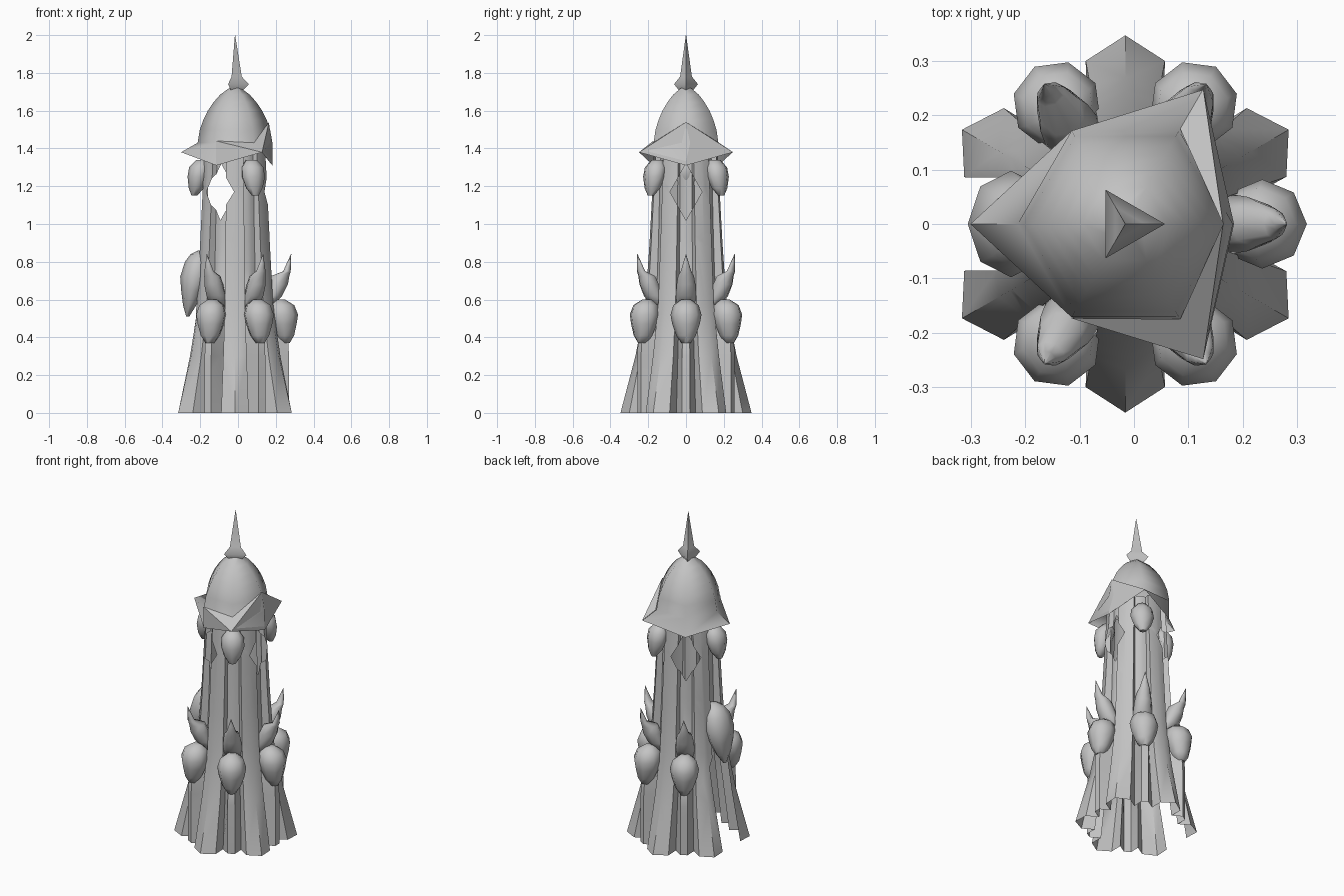
import bpy, bmesh
from math import radians, sin, cos, pi
from mathutils import Vector

cube = bpy.data.objects.get("Cube")
if cube:
    bpy.data.objects.remove(cube, do_unlink=True)

stone = bpy.data.materials.new("grey_stone")
stone.use_nodes = True
stone.diffuse_color = (0.55, 0.55, 0.55, 1)
stone.node_tree.nodes["Principled BSDF"].inputs["Base Color"].default_value = (0.55, 0.55, 0.55, 1)

AXIS = Vector((-0.016, 0, 0))  # tower axis


def polar(angle, r, t, z):
    """Radial and tangential offsets at an angle in degrees."""
    a = radians(angle)
    return Vector((r * cos(a) - t * sin(a), r * sin(a) + t * cos(a), z))


def loft(bm, rings, cap=True):
    """Join equal rings of points into a tube."""
    loops = [[bm.verts.new(p) for p in ring] for ring in rings]
    n = len(loops[0])
    for low, high in zip(loops, loops[1:]):
        for i in range(n):
            j = (i + 1) % n
            bm.faces.new((low[i], low[j], high[j], high[i]))
    if cap:
        bm.faces.new(loops[0][::-1])
        bm.faces.new(loops[-1])


def finish(bm, name, smooth=None):
    mesh = bpy.data.meshes.new(name)
    bm.to_mesh(mesh)
    bm.free()
    mesh.materials.append(stone)
    ob = bpy.data.objects.new(name, mesh)
    ob.location = AXIS
    bpy.context.collection.objects.link(ob)
    if smooth:
        bpy.ops.object.select_all(action='DESELECT')
        ob.select_set(True)
        bpy.context.view_layer.objects.active = ob
        bpy.ops.object.shade_smooth_by_angle(angle=radians(smooth))


def ornament(name, angle, sections, sides=8):
    """Rounded loft; each section is (radial centre, z, radial size, width)."""
    bm = bmesh.new()
    rings = [[polar(angle, r + hr * cos(2 * pi * k / sides), ht * sin(2 * pi * k / sides), z)
              for k in range(sides)] for r, z, hr, ht in sections]
    loft(bm, rings)
    finish(bm, name, 60)


def cut_opening(bm, angle, outline):
    """Cut a convex opening, given as counter-clockwise (tangent, z) points."""
    out, side = polar(angle, 1, 0, 0), polar(angle, 0, 1, 0)

    def near():
        return [f for f in bm.faces if f.calc_center_median().dot(out) > 0.05]

    planes = []
    for (t0, z0), (t1, z1) in zip(outline, outline[1:] + outline[:1]):
        normal = side * (z1 - z0) + Vector((0, 0, t0 - t1))
        planes.append((side * t0 + Vector((0, 0, z0)), normal))
    for co, no in planes:
        faces = near()
        geom = faces + list({e for f in faces for e in f.edges}) + list({v for f in faces for v in f.verts})
        bmesh.ops.bisect_plane(bm, geom=geom, plane_co=co, plane_no=no)
    inside = [f for f in near()
              if all((f.calc_center_median() - co).dot(no) < 0 for co, no in planes)]
    bmesh.ops.delete(bm, geom=inside, context='FACES')


# Fluted tower: (z, rib tip, rib corner, corner half width, groove, fold between ribs)
levels = [(0, .347, .30, .073, .235, .287), (.3, .268, .242, .062, .2, .287),
          (.42, .245, .224, .058, .185, .28), (.58, .215, .202, .053, .165, .17),
          (.9, .193, .184, .05, .153, .155), (1.2, .177, .169, .047, .146, .149),
          (1.42, .165, .157, .045, .138, .14)]
bm = bmesh.new()
rings = []
for z, tip, corner, half, groove, fold in levels:
    ring = []
    for a in range(30, 390, 60):
        ring += [polar(a - 34, fold, 0, z), polar(a - 26, fold, 0, z),
                 polar(a - 17.5, groove, 0, z), polar(a, corner, -half, z),
                 polar(a, tip, 0, z), polar(a, corner, half, z), polar(a + 17.5, groove, 0, z)]
    rings.append(ring)
loft(bm, rings, cap=False)
for a in (0, 120, 240):  # diamond windows
    cut_opening(bm, a, [(0, 1.02), (.085, 1.17), (0, 1.32), (-.085, 1.17)])
cut_opening(bm, 180, [(-.086, -.1), (.086, -.1), (.086, .5), (0, .64), (-.086, .5)])  # doorway
finish(bm, "fluted_tower", 50)

# Pods and curved thorns above every fold but the doorway
for a in (0, 60, 120, 240, 300):
    ornament(f"lower_pod_{a}", a, [(.265, .37, .025, .025), (.263, .41, .05, .052), (.256, .47, .07, .073),
                                   (.252, .52, .082, .082), (.247, .57, .067, .067), (.24, .6, .025, .025)])
    ornament(f"thorn_{a}", a, [(.165, .56, .03, .05), (.2, .62, .05, .054), (.225, .68, .055, .05),
                               (.24, .725, .048, .042), (.275, .75, .02, .028), (.285, .79, .012, .016),
                               (.297, .84, .001, .001)])

# Hood over the doorway
ornament("door_hood", 180, [(.25, .51, .008, .012), (.24, .57, .035, .055), (.225, .65, .06, .088),
                            (.21, .72, .08, .098), (.195, .8, .07, .083), (.185, .84, .05, .053),
                            (.175, .86, .02, .02)])

# Upper pods under the brim points
for a in (60, 180, 300):
    ornament(f"upper_pod_{a}", a, [(.215, 1.15, .015, .02), (.205, 1.19, .04, .048), (.195, 1.25, .056, .067),
                                   (.185, 1.3, .058, .062), (.175, 1.34, .03, .03)])

# Six-sided dome with three flared brim points
bm = bmesh.new()
rings = [[polar(a, .285, 0, 1.38) if a % 120 else polar(a, .198, 0, 1.31)
          for a in range(0, 360, 60)]]
for r, z in ((.198, 1.43), (.186, 1.5), (.168, 1.55), (.144, 1.6), (.113, 1.645), (.078, 1.685), (.03, 1.72)):
    rings.append([polar(a, r, 0, z) for a in range(0, 360, 60)])
loft(bm, rings, cap=False)
finish(bm, "dome", 65)

# Angular visor wings joining the brim points
bm = bmesh.new()
for tip, side, peak_r, top in ((60, 0, .18, 1.54), (300, 0, .18, 1.54), (300, 240, .2, 1.44)):
    peak, low = polar(side, peak_r, 0, top), polar(side, .2, 0, 1.31)
    point, notch = polar(tip, .287, 0, 1.38), polar(tip, .202, 0, 1.43)
    for tri in ((point, peak, low), (point, notch, peak)):
        bm.faces.new([bm.verts.new(p) for p in tri])
bmesh.ops.remove_doubles(bm, verts=bm.verts, dist=0.0005)
bmesh.ops.recalc_face_normals(bm, faces=bm.faces)
finish(bm, "visor_wings")

# Three-sided spire with a pointed collar
bm = bmesh.new()
loft(bm, [[polar(a, r, 0, z) for a in (0, 120, 240)]
          for r, z in ((.035, 1.69), (.045, 1.71), (.073, 1.74), (.036, 1.78), (.001, 2.0))])
finish(bm, "spire", 65)
